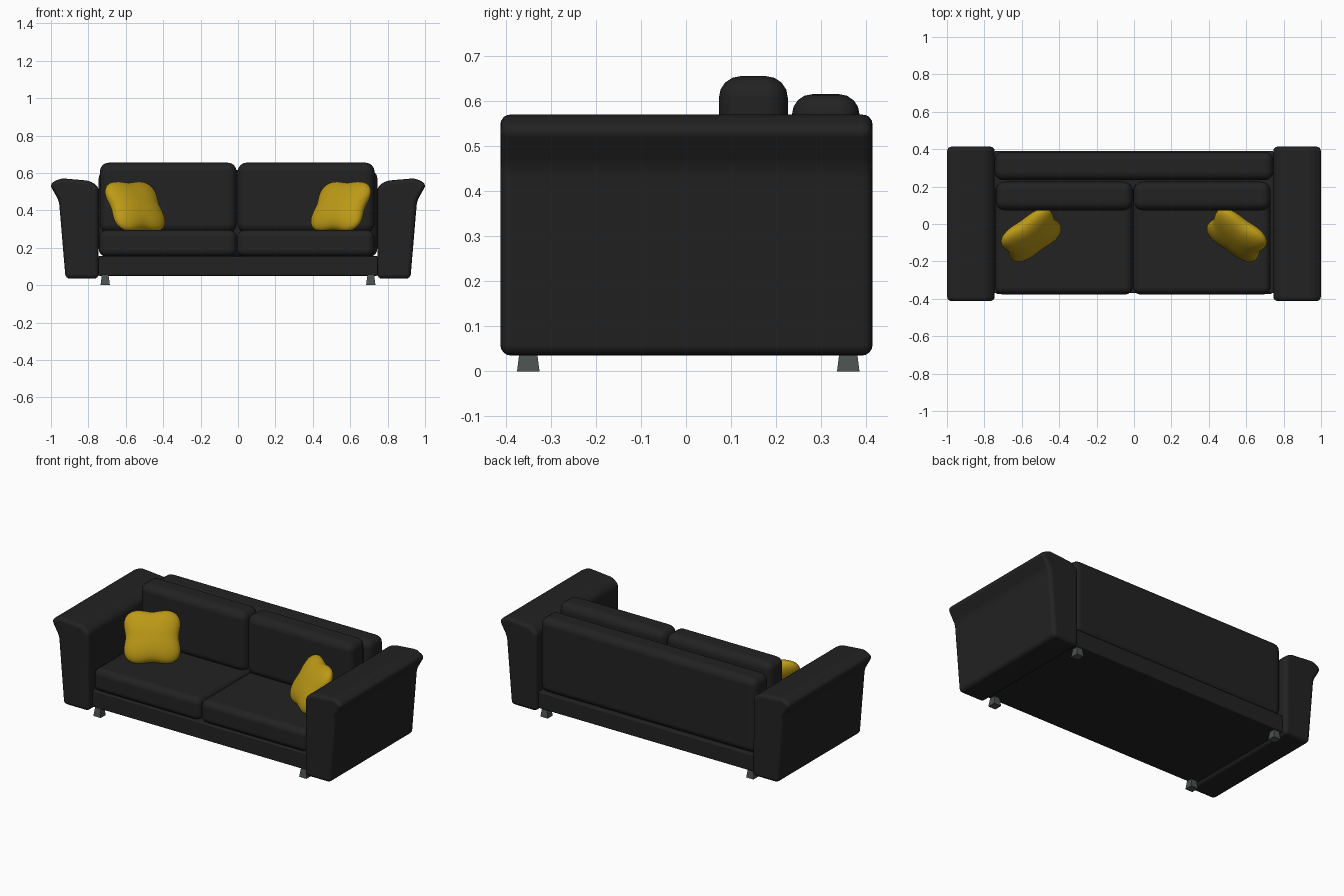
import bpy, bmesh, math
from mathutils import Vector

if "Cube" in bpy.data.objects:
    bpy.data.objects.remove(bpy.data.objects["Cube"])


def material(name, col):
    m = bpy.data.materials.new(name)
    m.diffuse_color = (*col, 1)
    m.use_nodes = True
    m.node_tree.nodes["Principled BSDF"].inputs["Base Color"].default_value = m.diffuse_color
    return m


black = material("black_leather", (0.016, 0.016, 0.016))
yellow = material("mustard_fabric", (0.50, 0.32, 0.008))
grey = material("grey_metal", (0.07, 0.085, 0.08))


def finish(bm, name, mat, bevel=0, segs=4, smooth=True):
    bmesh.ops.recalc_face_normals(bm, faces=bm.faces)
    for f in bm.faces:
        f.smooth = smooth
    me = bpy.data.meshes.new(name)
    bm.to_mesh(me)
    bm.free()
    me.materials.append(mat)
    ob = bpy.data.objects.new(name, me)
    bpy.context.collection.objects.link(ob)
    if bevel:
        b = ob.modifiers.new("rounding", 'BEVEL')
        b.width, b.segments = bevel, segs
        b.limit_method, b.angle_limit = 'ANGLE', math.radians(20)
        b.harden_normals = True
    return ob


def box(name, lo, hi, bevel, mat=black):
    bm = bmesh.new()
    bmesh.ops.create_cube(bm, size=1)
    for v in bm.verts:
        v.co = Vector([(a + b) / 2 + c * (b - a) for a, b, c in zip(lo, hi, v.co)])
    return finish(bm, name, mat, bevel)


# base frame and backrest
box("base_frame", (-0.748, -0.37, 0.05), (0.748, 0.39, 0.155), 0.008)
box("backrest", (-0.745, 0.235, 0.15), (0.745, 0.385, 0.615), 0.045)

# seat and back cushions
for side, x0, x1 in (("left", -0.742, -0.007), ("right", -0.005, 0.73)):
    box(side + "_seat_cushion", (x0, -0.377, 0.152), (x1, 0.22, 0.295), 0.04)
    box(side + "_back_cushion", (x0 + 0.003, 0.073, 0.28), (x1, 0.226, 0.655), 0.048)

# flared arms extruded from an x-z profile
ARM = [(0.745, 0.035), (0.922, 0.035), (0.957, 0.45), (1.008, 0.54),
       (0.95, 0.572), (0.79, 0.558), (0.745, 0.525)]
for side, s in (("left", -1), ("right", 1)):
    bm = bmesh.new()
    f = bm.faces.new([bm.verts.new((s * x, -0.412, z)) for x, z in ARM])
    ext = bmesh.ops.extrude_face_region(bm, geom=[f])
    bmesh.ops.translate(bm, vec=(0, 0.826, 0),
                        verts=[v for v in ext["geom"] if isinstance(v, bmesh.types.BMVert)])
    finish(bm, side + "_arm", black, 0.024)

# tapered feet
for sx in (-1, 1):
    for y, yn in ((-0.35, "front"), (0.36, "back")):
        bm = bmesh.new()
        bmesh.ops.create_cube(bm, size=1)
        for v in bm.verts:
            w = 0.05 if v.co.z < 0 else 0.036
            v.co = Vector((sx * 0.71 + v.co.x * w, y + v.co.y * w, (v.co.z + 0.5) * 0.055))
        finish(bm, f"{yn}_foot", grey, smooth=False)

# throw pillows: flattened four-lobed spheres leaning into the corners
az, el = math.radians(35), math.radians(32)
U = Vector((math.cos(az), math.sin(az), 0))
N = Vector((math.sin(az) * math.cos(el), -math.cos(az) * math.cos(el), math.sin(el)))
V = N.cross(U)
for side, s in (("left", 1), ("right", -1)):
    bm = bmesh.new()
    bmesh.ops.create_uvsphere(bm, u_segments=48, v_segments=20, radius=1)
    for v in bm.verts:
        th = math.atan2(v.co.y, v.co.x)
        rad = min(1, math.hypot(v.co.x, v.co.y)) ** 0.85
        r = rad * (0.173 - 0.022 * math.cos(4 * th) * rad)
        p = (Vector((-0.55, -0.06, 0.42)) + U * r * math.cos(th)
             + V * r * math.sin(th) * 0.95 + N * v.co.z * 0.06)
        v.co = Vector((s * p.x, p.y, p.z))
    finish(bm, side + "_throw_pillow", yellow)
